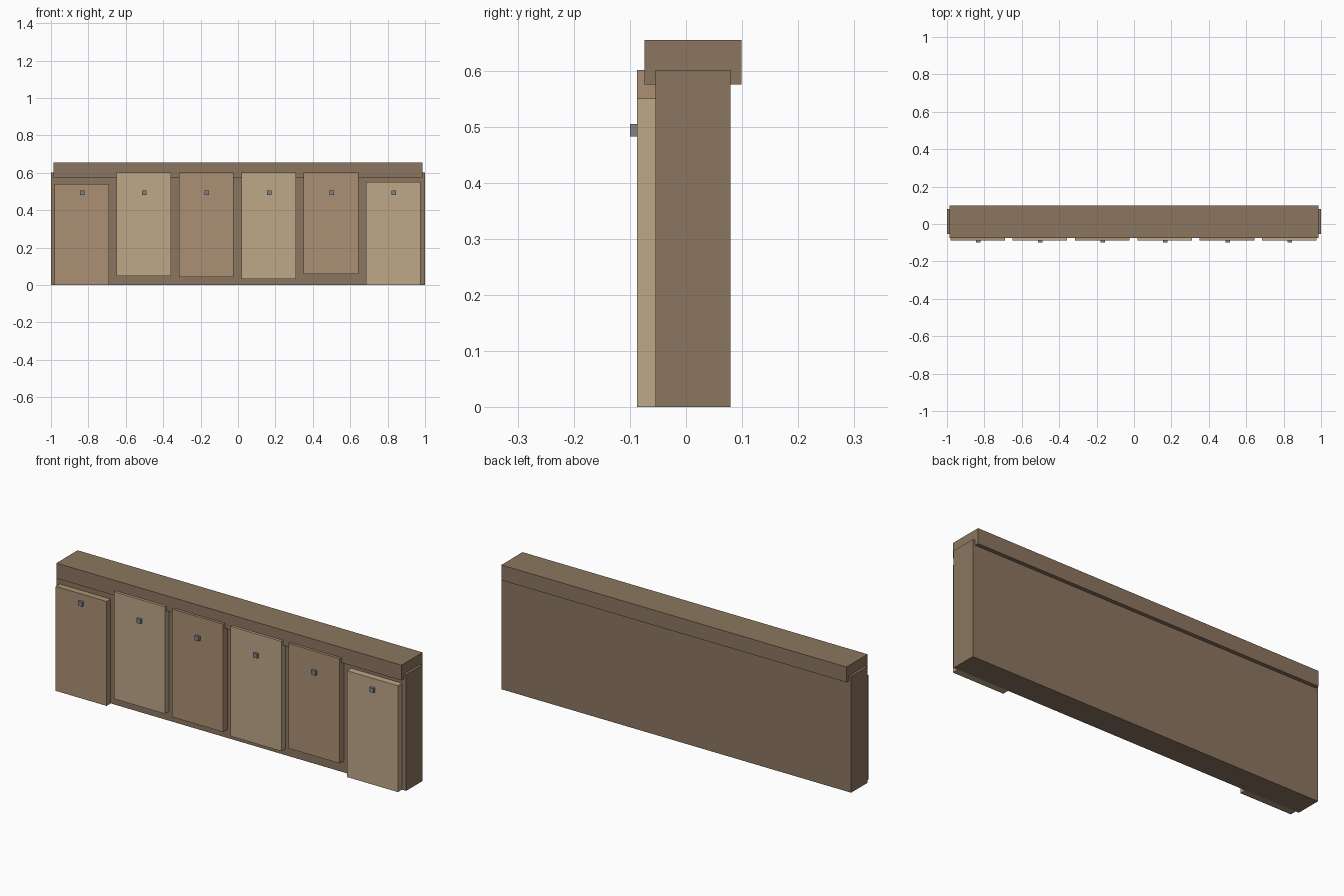
import bpy
import bmesh
from mathutils import Vector

if "Cube" in bpy.data.objects:
    bpy.data.objects.remove(bpy.data.objects["Cube"])


def material(name, rgb):
    mat = bpy.data.materials.new(name)
    mat.diffuse_color = (*rgb, 1)
    mat.use_nodes = True
    mat.node_tree.nodes["Principled BSDF"].inputs["Base Color"].default_value = mat.diffuse_color
    return mat


dark_wood = material("dark_wood", (0.26, 0.18, 0.115))
mid_wood = material("mid_wood", (0.41, 0.28, 0.174))
pale_wood = material("pale_wood", (0.51, 0.39, 0.25))
iron = material("iron", (0.21, 0.23, 0.26))


def box(name, x, y, z, mat):
    """Flat-faced box from (min, max) ranges on each axis."""
    lo, hi = (Vector(c) for c in zip(x, y, z))
    bm = bmesh.new()
    bmesh.ops.create_cube(bm, size=1)
    bmesh.ops.scale(bm, vec=hi - lo, verts=bm.verts)
    bmesh.ops.translate(bm, vec=(hi - lo) / 2 + lo, verts=bm.verts)
    mesh = bpy.data.meshes.new(name)
    bm.to_mesh(mesh)
    bm.free()
    mesh.materials.append(mat)
    obj = bpy.data.objects.new(name, mesh)
    bpy.context.collection.objects.link(obj)
    return obj


# Wall core and overhanging top rail
box("wall_core", (-1, 1), (-0.054, 0.079), (0, 0.601), dark_wood)
box("top_rail", (-0.987, 0.987), (-0.074, 0.099), (0.575, 0.654), dark_wood)

# Front planks of uneven height, each with a square nail head
plank_spans = [(0, 0.54), (0.048, 0.601), (0.043, 0.601),
               (0.033, 0.601), (0.059, 0.601), (0, 0.55)]
half = 0.146
for i, span in enumerate(plank_spans):
    cx = (i - 2.5) / 3
    px = cx - 0.003
    wood = pale_wood if i % 2 else mid_wood
    box(f"plank_{i + 1}", (px - half, px + half), (-0.0875, -0.054), span, wood)
    box(f"nail_{i + 1}", (cx - 0.012, cx + 0.012), (-0.1, -0.0875),
        (0.482, 0.505), iron)
